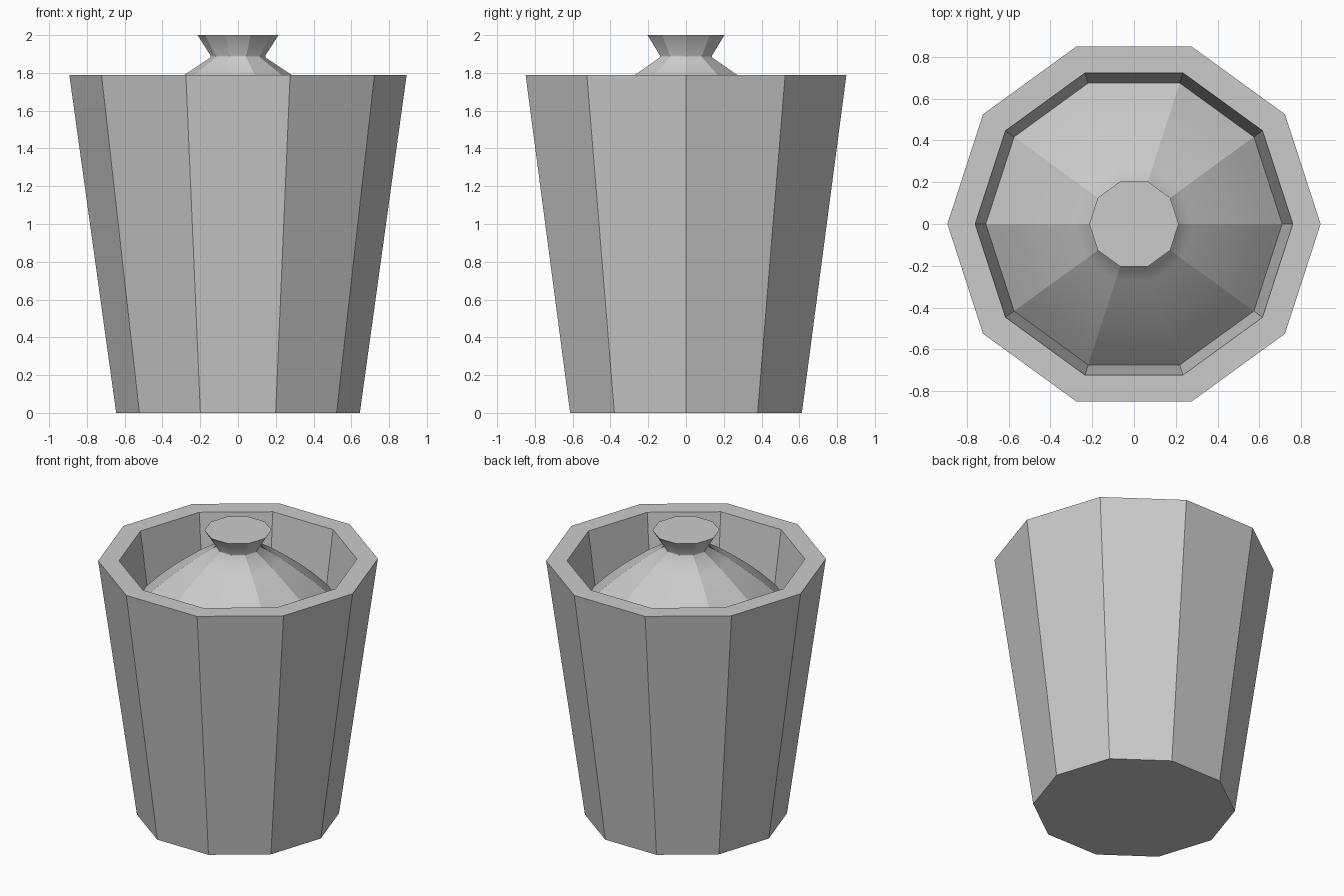
import bpy, bmesh, math

if "Cube" in bpy.data.objects:
    bpy.data.objects.remove(bpy.data.objects["Cube"])

SIDES = 10


def lathe(name, profile, cap_start=False, cap_end=False, smooth=False):
    """Turn an (r, z) profile into a ten-sided object with a corner on +x."""
    bm = bmesh.new()
    rings = []
    for r, z in profile:
        rings.append([bm.verts.new((r * math.cos(math.tau * i / SIDES),
                                    r * math.sin(math.tau * i / SIDES), z))
                      for i in range(SIDES)])
    for a, b in zip(rings, rings[1:]):
        for i in range(SIDES):
            j = (i + 1) % SIDES
            f = bm.faces.new((a[i], a[j], b[j], b[i]))
            f.smooth = smooth
            # ribs between the facets stay crisp
            bm.edges.get((a[i], b[i])).smooth = False
    if cap_start:
        bm.faces.new(rings[0][::-1])
    if cap_end:
        bm.faces.new(rings[-1])
        for e in bm.faces[:] and [e for e in bm.edges if all(v in rings[-1] for v in e.verts)]:
            e.smooth = False
    mesh = bpy.data.meshes.new(name)
    bm.to_mesh(mesh)
    bm.free()
    obj = bpy.data.objects.new(name, mesh)
    bpy.context.collection.objects.link(obj)
    return obj


# Tapered pot: base, outer wall, flat rim, inner wall down to the lid seat
lathe("pot", [(0.645, 0), (0.893, 1.79), (0.76, 1.79), (0.709, 1.42)],
      cap_start=True)

# Recessed domed lid with a flared knob, meeting the inner wall of the pot
lathe("lid", [(0.709, 1.42), (0.60, 1.53), (0.50, 1.62), (0.40, 1.70),
              (0.283, 1.79), (0.145, 1.882), (0.145, 1.892), (0.214, 2.0)],
      cap_end=True, smooth=True)
